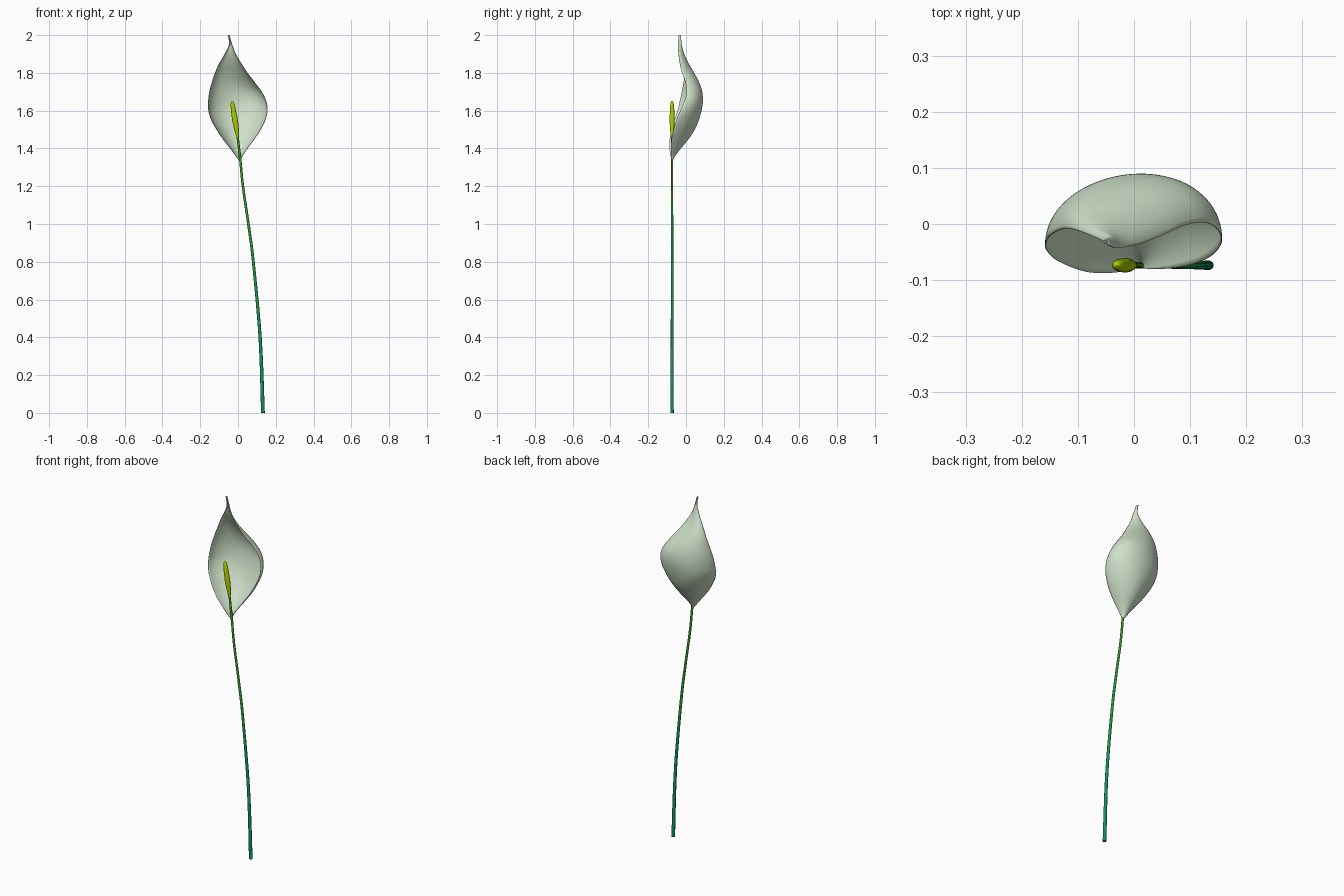
import bpy, math
from mathutils import Vector

if "Cube" in bpy.data.objects:
    bpy.data.objects.remove(bpy.data.objects["Cube"])


def material(name, rgb):
    m = bpy.data.materials.new(name)
    m.diffuse_color = (*rgb, 1)
    m.use_nodes = True
    m.node_tree.nodes["Principled BSDF"].inputs["Base Color"].default_value = m.diffuse_color
    return m


def smooth_rows(rows, steps):
    """Catmull-Rom refinement of a short table of values."""
    out = []
    for i in range(len(rows) - 1):
        p = [Vector(rows[min(max(i + k, 0), len(rows) - 1)]) for k in (-1, 0, 1, 2)]
        for s in range(steps):
            t = s / steps
            out.append(0.5 * (2 * p[1] + (p[2] - p[0]) * t
                              + (2 * p[0] - 5 * p[1] + 4 * p[2] - p[3]) * t ** 2
                              + (3 * p[1] - p[0] - 3 * p[2] + p[3]) * t ** 3))
    return out + [Vector(rows[-1])]


def loft(name, rings, closed, mats):
    """Skin equal-length rings; closed rings also get end caps."""
    n = len(rings[0])
    verts = [v for ring in rings for v in ring]
    faces = []
    for i in range(len(rings) - 1):
        for j in range(n if closed else n - 1):
            k = (j + 1) % n
            faces.append((i * n + j, i * n + k, (i + 1) * n + k, (i + 1) * n + j))
    if closed:
        faces.append(tuple(reversed(range(n))))
        faces.append(tuple(range(len(verts) - n, len(verts))))
    me = bpy.data.meshes.new(name)
    me.from_pydata(verts, [], faces)
    for m in mats:
        me.materials.append(m)
    ob = bpy.data.objects.new(name, me)
    bpy.context.collection.objects.link(ob)
    bpy.ops.object.select_all(action='DESELECT')
    ob.select_set(True)
    bpy.context.view_layer.objects.active = ob
    bpy.ops.object.shade_smooth_by_angle(angle=math.radians(50))
    return ob


def tube(name, rows, mats, steps=6, sides=16):
    """Rows are (z, x, radius); the tube lies in the plane y = -0.0735."""
    rings = []
    for z, x, r in smooth_rows(rows, steps):
        rings.append([(x + r * math.cos(a), -0.0735 + 0.87 * r * math.sin(a), z)
                      for a in (2 * math.pi * j / sides for j in range(sides))])
    return loft(name, rings, True, mats)


# Stem: teal at the foot, fading to leaf green by height
BANDS = 8
foot, middle, top = Vector((0.004, 0.28, 0.145)), Vector((0.012, 0.32, 0.055)), Vector((0.055, 0.34, 0.008))
greens = []
for i in range(BANDS):
    t = 2 * i / (BANDS - 1)
    c = foot.lerp(middle, t) if t < 1 else middle.lerp(top, t - 1)
    greens.append(material(f"stem green {i + 1}", c))
stem = tube("stem", [(0, 0.132, 0.0100), (0.4, 0.117, 0.0086), (0.8, 0.081, 0.0075),
                     (1.0, 0.055, 0.0070), (1.2, 0.026, 0.0066), (1.34, 0.012, 0.0064),
                     (1.47, -0.003, 0.0062)], greens)
for p in stem.data.polygons:
    p.material_index = min(BANDS - 1, int(p.center.z / 1.45 * BANDS))

# Spadix: yellow-green finger inside the bloom
tube("spadix", [(1.455, -0.002, 0.006), (1.49, -0.006, 0.011), (1.54, -0.014, 0.0148),
                (1.59, -0.022, 0.0140), (1.63, -0.028, 0.0110), (1.645, -0.030, 0.007),
                (1.651, -0.031, 0.001)],
     [material("spadix yellow green", (0.41, 0.62, 0.0))])

# Spathe rows: z, left edge x y, right edge x y, back y
spathe_rows = [
    (1.335, 0.008, -0.077, 0.013, -0.077, -0.072),
    (1.365, -0.015, -0.083, 0.026, -0.080, -0.055),
    (1.40, -0.041, -0.087, 0.050, -0.080, -0.028),
    (1.45, -0.080, -0.086, 0.087, -0.076, 0.013),
    (1.50, -0.113, -0.076, 0.120, -0.066, 0.045),
    (1.55, -0.141, -0.062, 0.144, -0.051, 0.067),
    (1.60, -0.156, -0.045, 0.156, -0.030, 0.081),
    (1.65, -0.157, -0.033, 0.149, -0.009, 0.088),
    (1.70, -0.151, -0.022, 0.125, 0.003, 0.084),
    (1.75, -0.138, -0.013, 0.088, -0.003, 0.068),
    (1.80, -0.121, -0.008, 0.050, -0.020, 0.042),
    (1.85, -0.099, -0.012, 0.017, -0.033, 0.012),
    (1.90, -0.070, -0.023, -0.012, -0.040, -0.012),
    (1.95, -0.047, -0.034, -0.031, -0.043, -0.024),
    (2.00, -0.053, -0.035, -0.046, -0.038, -0.028),
]
rings = []
for z, xl, yl, xr, yr, yb in smooth_rows(spathe_rows, 5):
    ring = []
    for j in range(33):
        a = math.pi * j / 32
        t = (1 - math.cos(a)) / 2
        ring.append((xl + (xr - xl) * t,
                     yl + (yr - yl) * t + (yb - (yl + yr) / 2) * math.sin(a), z))
    rings.append(ring)
spathe = loft("spathe", rings, False, [material("spathe pale green white", (0.63, 0.755, 0.59))])
thick = spathe.modifiers.new("petal thickness", 'SOLIDIFY')
thick.thickness = 0.002
thick.offset = 0
